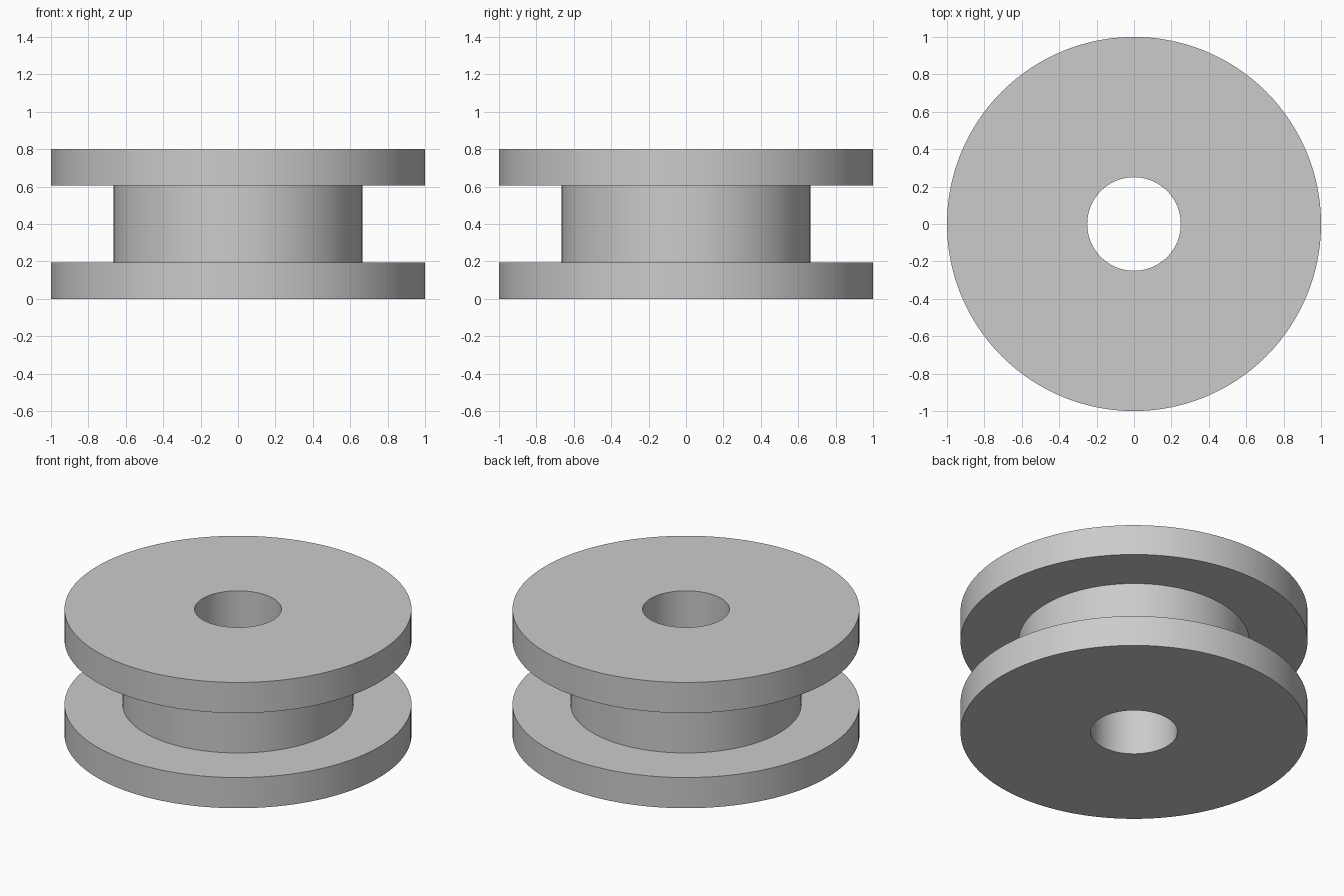
import bpy
import bmesh
from math import radians, tau
from mathutils import Matrix

if "Cube" in bpy.data.objects:
    bpy.data.objects.remove(bpy.data.objects["Cube"], do_unlink=True)

HEIGHT = 0.8
FLANGE = 0.195      # flange thickness
RIM = 1.0           # flange radius
HUB = 0.665         # hub radius
BORE = 0.25         # hole radius
SEGMENTS = 128

# Single plain grey
grey = bpy.data.materials.new("light_grey")
colour = (0.6, 0.6, 0.6, 1.0)
grey.diffuse_color = colour
grey.use_nodes = True
grey.node_tree.nodes["Principled BSDF"].inputs["Base Color"].default_value = colour

# Closed radius/height outline of the spool: bore, flange, hub, flange
low, high = FLANGE, HEIGHT - FLANGE
profile = [
    (BORE, 0), (RIM, 0), (RIM, low), (HUB, low),
    (HUB, high), (RIM, high), (RIM, HEIGHT), (BORE, HEIGHT),
]

# Revolve the outline around the vertical axis
bm = bmesh.new()
rings = []
for i in range(SEGMENTS):
    turn = Matrix.Rotation(tau * i / SEGMENTS, 3, "Z")
    ring = []
    for r, z in profile:
        vert = bm.verts.new((r, 0, z))
        vert.co.rotate(turn)
        ring.append(vert)
    rings.append(ring)
for i, ring in enumerate(rings):
    following = rings[(i + 1) % SEGMENTS]
    for j in range(len(profile)):
        k = (j + 1) % len(profile)
        bm.faces.new((ring[j], following[j], following[k], ring[k]))
bmesh.ops.recalc_face_normals(bm, faces=bm.faces)

mesh = bpy.data.meshes.new("flanged_spool")
bm.to_mesh(mesh)
bm.free()
mesh.materials.append(grey)
spool = bpy.data.objects.new("flanged_spool", mesh)
bpy.context.collection.objects.link(spool)

# Smooth round walls with crisp flange edges
bpy.ops.object.select_all(action="DESELECT")
spool.select_set(True)
bpy.context.view_layer.objects.active = spool
bpy.ops.object.shade_smooth_by_angle(angle=radians(30))
